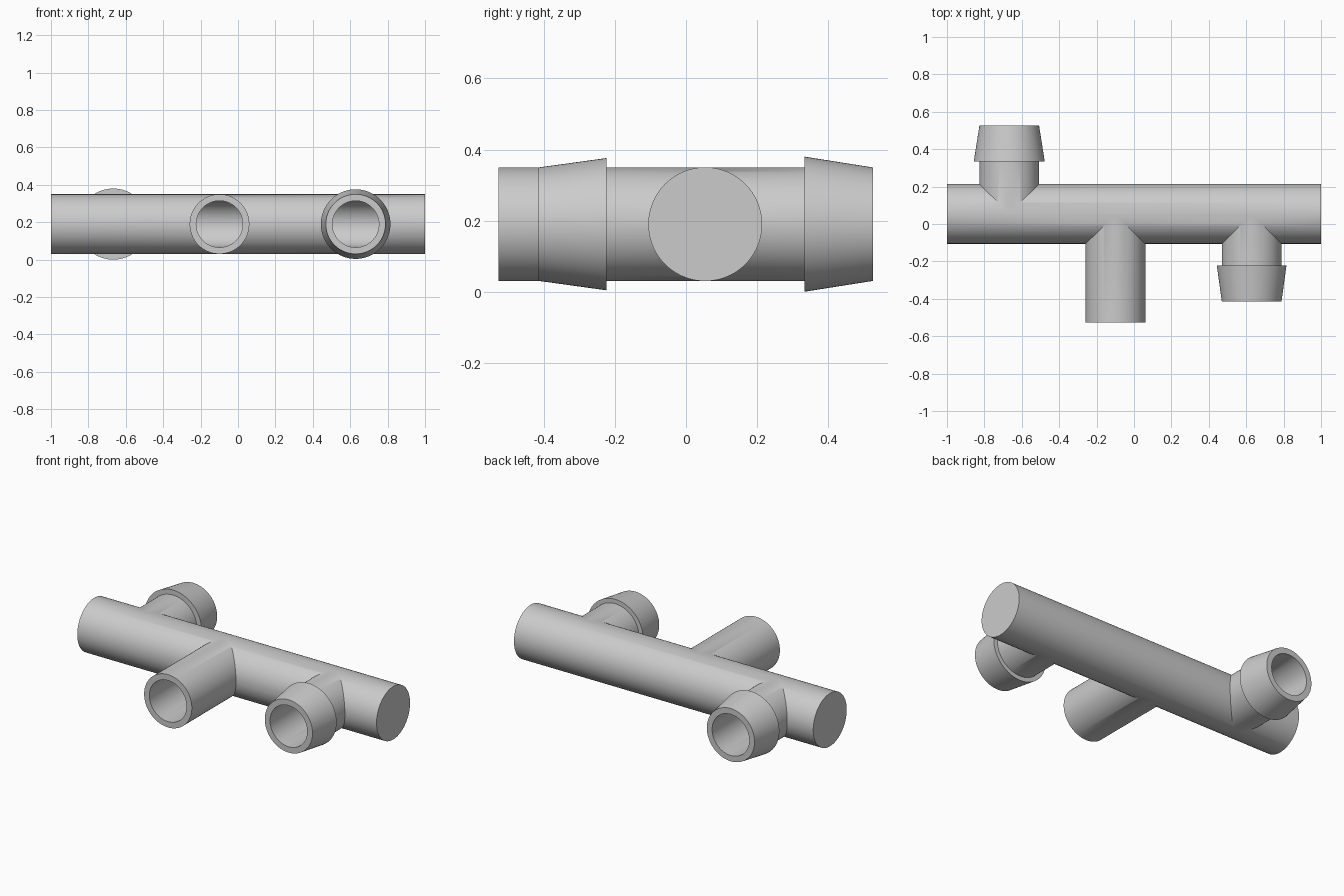
import bpy, bmesh, math
from mathutils import Vector

if "Cube" in bpy.data.objects:
    bpy.data.objects.remove(bpy.data.objects["Cube"])

SEG = 96
CY, CZ = 0.054, 0.19           # axis of the main pipe
R, BORE = 0.16, 0.125          # outer and inner pipe radius
WALL = 0.035                   # thickness of the closed ends

grey = bpy.data.materials.new("plain grey")
grey.diffuse_color = (0.6, 0.6, 0.6, 1)
grey.use_nodes = True
grey.node_tree.nodes["Principled BSDF"].inputs["Base Color"].default_value = grey.diffuse_color


def lathe(name, profile, origin, axis):
    """Closed solid turned about an axis; profile is (radius, distance along axis)."""
    axis, up = Vector(axis), Vector((0, 0, 1))
    side = up.cross(axis)
    bm = bmesh.new()
    rings = []
    for r, d in profile:
        rings.append([bm.verts.new(Vector(origin) + axis * d
                      + side * (r * math.cos(2 * math.pi * i / SEG))
                      + up * (r * math.sin(2 * math.pi * i / SEG))) for i in range(SEG)])
    for a, b in zip(rings, rings[1:]):
        for i in range(SEG):
            j = (i + 1) % SEG
            bm.faces.new((a[i], a[j], b[j], b[i]))
    bm.faces.new(rings[0])
    bm.faces.new(rings[-1])
    bmesh.ops.recalc_face_normals(bm, faces=bm.faces[:])
    mesh = bpy.data.meshes.new(name)
    bm.to_mesh(mesh)
    bm.free()
    mesh.materials.append(grey)
    ob = bpy.data.objects.new(name, mesh)
    bpy.context.collection.objects.link(ob)
    return ob


def combine(target, tool, operation):
    """Apply a boolean and remove the tool."""
    mod = target.modifiers.new(operation, 'BOOLEAN')
    mod.operation, mod.solver, mod.object = operation, 'EXACT', tool
    bpy.context.view_layer.objects.active = target
    bpy.ops.object.modifier_apply(modifier=mod.name)
    bpy.data.objects.remove(tool)


# Main pipe, closed at both ends
manifold = lathe("pipe_manifold", [(R, -1), (R, 1)], (0, CY, CZ), (1, 0, 0))

# Branches: x, direction, end y, barb base y, barb radius
branches = [
    (-0.099, -1, -0.527, None, None),      # plain front outlet
    (0.629, -1, -0.415, -0.223, 0.186),    # barbed front outlet
    (-0.667, 1, 0.526, 0.333, 0.19),       # barbed back outlet
]
RB = R - 0.0005
for x, s, end, base, barb in branches:
    length = abs(end - CY)
    profile = [(RB, 0), (RB, length)]
    if barb:
        step = abs(base - CY)
        profile[1:1] = [(RB, step), (barb, step)]
    combine(manifold, lathe("outlet", profile, (x, CY, CZ), (0, s, 0)), 'UNION')

# Hollow inside of the main pipe and of each branch
combine(manifold, lathe("cavity", [(BORE, -1 + WALL), (BORE, 1 - WALL)],
                        (0, CY, CZ), (1, 0, 0)), 'DIFFERENCE')
for x, s, end, base, barb in branches:
    combine(manifold, lathe("bore", [(BORE - 0.0007, 0), (BORE - 0.0007, abs(end - CY) + 0.05)],
                            (x, CY, CZ), (0, s, 0)), 'DIFFERENCE')

# Smooth walls with crisp rims
bpy.ops.object.select_all(action='DESELECT')
manifold.select_set(True)
bpy.context.view_layer.objects.active = manifold
bpy.ops.object.shade_smooth_by_angle(angle=math.radians(30))
